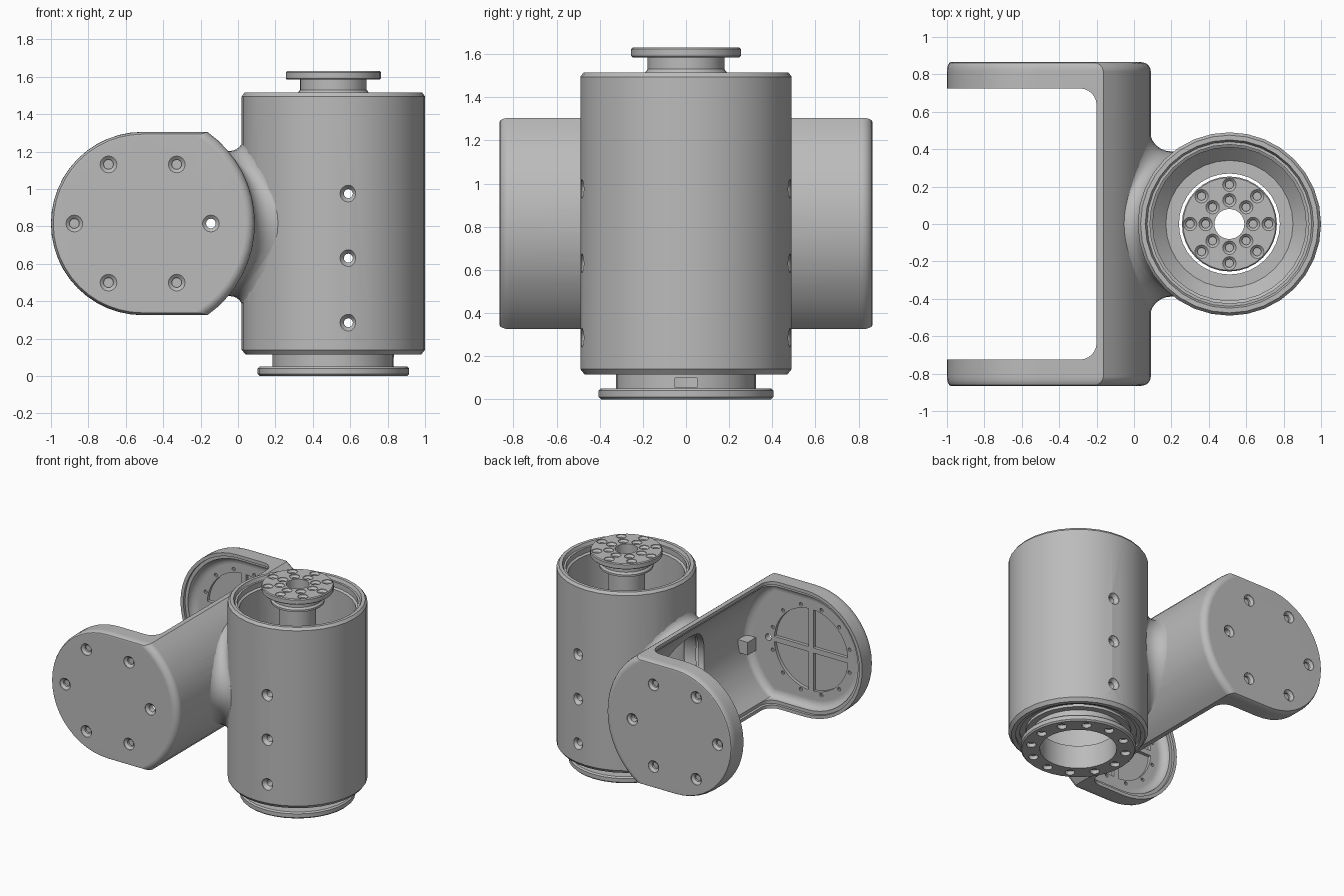
import bpy, bmesh
from math import sin, cos, asin, pi, sqrt, radians
from mathutils import Matrix

if "Cube" in bpy.data.objects:
    bpy.data.objects.remove(bpy.data.objects["Cube"])

GREY = (0.5, 0.5, 0.5, 1)
metal = bpy.data.materials.new("grey_metal")
metal.use_nodes = True
metal.diffuse_color = GREY
metal.node_tree.nodes["Principled BSDF"].inputs["Base Color"].default_value = GREY

CX, PX, PZ = 0.51, -0.51, 0.815        # housing axis x, yoke pivot x and z
HOUSING = Matrix.Translation((CX, 0, 0))


def skin(bm, rings, closed=False):
    """Join equal rings of vertices; cap the ends unless closed."""
    pairs = list(zip(rings, rings[1:]))
    if closed:
        pairs.append((rings[-1], rings[0]))
    else:
        bm.faces.new(rings[0])
        bm.faces.new(rings[-1])
    for a, b in pairs:
        for k in range(len(a)):
            n = (k + 1) % len(a)
            bm.faces.new((a[k], a[n], b[n], b[k]))


def lathe(bm, prof, mat, seg=32, closed=False):
    """Revolve (radius, height) points around local z."""
    turns = [2 * pi * k / seg for k in range(seg)]
    skin(bm, [[bm.verts.new(mat @ Matrix.Translation((r * cos(t), r * sin(t), z)).translation)
               for t in turns] for r, z in prof], closed)


def box(bm, centre, size):
    m = Matrix.Translation(centre) @ Matrix.Diagonal((*size, 1))
    bmesh.ops.create_cube(bm, size=1, matrix=m)


def make(name, bm):
    bmesh.ops.recalc_face_normals(bm, faces=bm.faces)
    me = bpy.data.meshes.new(name)
    bm.to_mesh(me)
    bm.free()
    me.materials.append(metal)
    ob = bpy.data.objects.new(name, me)
    bpy.context.collection.objects.link(ob)
    return ob


def loft(name, sections, place):
    """Solid through (outline, height) sections; place maps (u, v, h) to a point."""
    bm = bmesh.new()
    skin(bm, [[bm.verts.new(place(u, v, h)) for u, v in pts] for pts, h in sections])
    return make(name, bm)


def combine(ob, tool, op="DIFFERENCE"):
    """Apply a boolean and drop the tool object."""
    tool.hide_render = True
    mod = ob.modifiers.new("cut", "BOOLEAN")
    mod.operation, mod.solver, mod.object = op, "EXACT", tool
    dg = bpy.context.evaluated_depsgraph_get()
    me = bpy.data.meshes.new_from_object(ob.evaluated_get(dg))
    ob.modifiers.clear()
    ob.data = me
    bpy.data.objects.remove(tool)


def facing(x, y, z, side):
    """Frame on a +y or -y side whose z axis points outward."""
    return Matrix.Translation((x, side * y, z)) @ Matrix.Rotation(-side * pi / 2, 4, "X")


def bolt(bm, mat, head, depth, hole, reach):
    """Countersunk hole going down local z."""
    lathe(bm, [(head, 0.03), (head, -0.004), (hole, -depth), (hole, -reach)], mat, 16)


def outline(d, e):
    """Yoke side outline, round end shrunk by d and web arc by e."""
    a, r, pts = 0.49 - d, 0.6 - e, []
    for k in range(25):
        t = pi / 2 + pi * k / 24
        pts.append((PX + a * cos(t), PZ + a * sin(t)))
    lim = asin(a / r)
    for k in range(17):
        t = -lim + 2 * lim * k / 16
        pts.append((PX + r * cos(t), PZ + r * sin(t)))
    return pts


def rounded(half, inset, d, e, f):
    """Sections of a block along y whose end edges are rounded by d, e and depth f."""
    steps = [(1 - cos(k * pi / 8), f * (1 - sin(k * pi / 8))) for k in range(5)]
    one = [(outline(inset + d * g, inset + e * g), half - h) for g, h in steps]
    return [(p, -y) for p, y in reversed(one)] + one


def opening(d):
    """Plan outline of the gap between the arms, grown by d."""
    r, x, y, pts = 0.09, -0.2 + d, 0.725 + d, [(-1.3, -0.725 - d)]
    for side in (-1, 1):
        for k in range(7):
            t = pi / 2 * (k / 6 if side > 0 else k / 6 - 1)
            pts.append((x - r + r * cos(t), side * (y - r) + r * sin(t)))
    return pts + [(-1.3, y)]


along_y = lambda u, v, h: (u, h, v)
along_z = lambda u, v, h: (u, v, h)

# Yoke: rounded block, gap between arms, lip and filleted hollow inside
yoke = loft("yoke", rounded(0.865, 0, 0.02, 0.05, 0.05), along_y)
combine(yoke, loft("cutter", [(opening(0), -1), (opening(0), 3)], along_z))
edge = outline(0.025, 0.025)
lip = loft("cutter", [(edge, -0.8), (edge, 0.8)], along_y)
combine(lip, loft("cutter", [(opening(0.02), -1), (opening(0.02), 3)], along_z), "INTERSECT")
combine(yoke, lip)
combine(yoke, loft("cutter", rounded(0.8, 0.05, 0.06, 0.06, 0.05), along_y))

# Round floor pockets in the arms, with the cable bore through the web
bm = bmesh.new()
for side in (-1, 1):
    lathe(bm, [(0.315, 0), (0.315, 0.125)], facing(PX, 0.7, PZ, side), 40)
bore = Matrix.Translation((-0.1, 0, PZ)) @ Matrix.Rotation(pi / 2, 4, "Y")
lathe(bm, [(0.28, 0), (0.28, 0.3)], bore)
combine(yoke, make("cutter", bm))

# Arm bolt holes outside, small screw holes inside
bm = bmesh.new()
for side in (-1, 1):
    for k in range(6):
        t = k * pi / 3
        m = facing(PX + 0.365 * cos(t), 0.865, PZ + 0.365 * sin(t), side)
        bolt(bm, m, 0.045, 0.02, 0.026, 0.12 if k == 0 else 0.035)
    for k in range(12):
        t = (k + 0.5) * pi / 6
        m = facing(PX + 0.34 * cos(t), 0.77, PZ + 0.34 * sin(t), side)
        lathe(bm, [(0.014, 0), (0.014, 0.05)], m, 8)
combine(yoke, make("cutter", bm))

# Cross ribs on the arm floors
for side, word in ((-1, "front"), (1, "back")):
    bm = bmesh.new()
    box(bm, (PX, side * 0.815, PZ), (0.63, 0.03, 0.04))
    box(bm, (PX, side * 0.815, PZ), (0.04, 0.03, 0.63))
    make(word + "_arm_ribs", bm)

# Cable clip on the inside of the web
bm = bmesh.new()
box(bm, (0.0, -0.74, 0.74), (0.09, 0.1, 0.1))
make("cable_clip", bm)

# Housing: hollow shell with stepped top rim, chamfers and bottom neck
bm = bmesh.new()
lathe(bm, [(0.27, 0.05), (0.325, 0.05), (0.325, 0.13), (0.37, 0.13), (0.37, 0.15), (0.41, 0.15),
           (0.41, 0.13), (0.44, 0.13), (0.44, 0.115), (0.47, 0.115), (0.49, 0.14),
           (0.49, 1.495), (0.475, 1.515), (0.45, 1.515), (0.44, 1.49), (0.425, 1.49),
           (0.425, 1.45), (0.41, 1.44), (0.41, 0.25), (0.34, 0.18), (0.27, 0.18)], HOUSING, 32, True)
housing = make("housing", bm)
bm = bmesh.new()
for side in (-1, 1):
    for z in (0.285, 0.63, 0.975):
        bolt(bm, facing(0.59, 0.485, z, side), 0.045, 0.03, 0.024, 0.14)
lathe(bm, [(0.28, 0), (0.28, 0.4)], bore)
box(bm, (CX + 0.3, 0, 0.077), (0.1, 0.1, 0.045))
combine(housing, make("cutter", bm))

# Bottom mounting ring with bolt circle
bm = bmesh.new()
lathe(bm, [(0.27, 0), (0.395, 0), (0.405, 0.01), (0.405, 0.04), (0.395, 0.05), (0.27, 0.05)],
      HOUSING, 32, True)
bottom_ring = make("bottom_ring", bm)
bm = bmesh.new()
for k in range(12):
    t = k * pi / 6
    m = Matrix.Translation((CX + 0.335 * cos(t), 0.335 * sin(t), 0))
    lathe(bm, [(0.034, -0.02), (0.034, 0.03)], m, 16)
combine(bottom_ring, make("cutter", bm))

# Output rotor: drilled flange on a stepped hollow shaft
bm = bmesh.new()
lathe(bm, [(0.08, 1.3), (0.13, 1.3), (0.13, 1.49), (0.19, 1.5), (0.19, 1.515), (0.178, 1.53),
           (0.178, 1.585), (0.248, 1.585), (0.254, 1.591), (0.254, 1.623), (0.248, 1.63),
           (0.08, 1.63)], HOUSING, 32, True)
rotor = make("output_rotor", bm)
bm = bmesh.new()
for k in range(8):
    for rad in (0.21, 0.127):
        t = k * pi / 4
        m = Matrix.Translation((CX + rad * cos(t), rad * sin(t), 1.63))
        bolt(bm, m, 0.036, 0.018, 0.022, 0.035)
combine(rotor, make("cutter", bm))

# Filleted neck blending the yoke web into the housing
bm = bmesh.new()
SEG, rings = 48, []
for j in range(14):
    at_web = j < 7
    phi = (j if at_web else 13 - j) / 6 * pi / 2
    ring = []
    for k in range(SEG):
        c, s = cos(2 * pi * k / SEG), sin(2 * pi * k / SEG)
        gap = 1.02 - sqrt(0.24 - (0.388 * c) ** 2) - sqrt(0.36 - (0.388 * s) ** 2)
        fillet = 0.95 * gap * (c * c if at_web else s * s)
        r = 0.388 + fillet * (1 - sin(phi))
        run = fillet * (1 - cos(phi)) - 0.006
        if at_web:
            x = PX + sqrt(0.36 - (r * s) ** 2) + run
        else:
            x = CX - sqrt(0.24 - (r * c) ** 2) - run
        ring.append(bm.verts.new((x, r * c, PZ + r * s)))
    rings.append(ring)
skin(bm, rings)
bmesh.ops.delete(bm, geom=[f for f in bm.faces if len(f.verts) == SEG], context="FACES_ONLY")
make("neck", bm)

# Smooth shading with sharp edges kept and flat faces held flat
for ob in bpy.context.collection.objects:
    if ob.type == "MESH" and metal.name in ob.data.materials:
        bpy.ops.object.select_all(action="DESELECT")
        ob.select_set(True)
        bpy.context.view_layer.objects.active = ob
        bpy.ops.object.shade_smooth_by_angle(angle=radians(30))
        ob.modifiers.new("flat_faces", "WEIGHTED_NORMAL").keep_sharp = True
